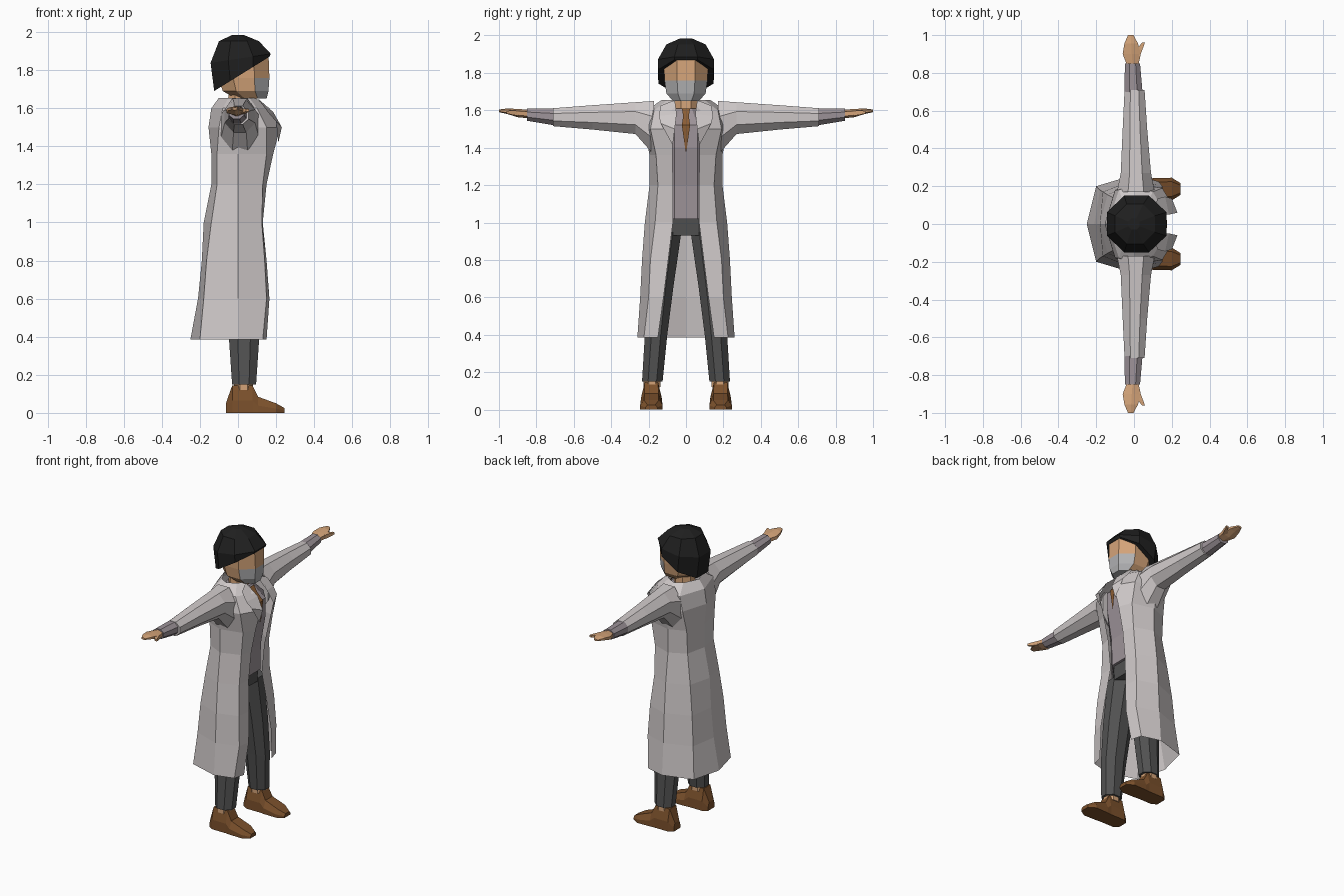
import bpy, bmesh, math
from mathutils import Vector

if "Cube" in bpy.data.objects:
    bpy.data.objects.remove(bpy.data.objects["Cube"])


def material(name, r, g, b):
    m = bpy.data.materials.new(name)
    m.diffuse_color = (r, g, b, 1)
    m.use_nodes = True
    m.node_tree.nodes["Principled BSDF"].inputs["Base Color"].default_value = m.diffuse_color
    return m


COAT = material("pale_grey_cloth", 0.62, 0.58, 0.58)
SHIRT = material("mauve_grey_cloth", 0.34, 0.295, 0.32)
PANTS = material("charcoal_cloth", 0.085, 0.085, 0.085)
SKIN = material("skin", 0.66, 0.37, 0.19)
HAIR = material("black_hair", 0.014, 0.014, 0.014)
BEARD = material("grey_beard", 0.44, 0.44, 0.45)
SHOE = material("brown_leather", 0.20, 0.082, 0.025)
TIE = material("brown_tie", 0.26, 0.11, 0.035)


def loft(name, rows, mats, closed=True, mirror=False, rule=None):
    """Skin rows of points; closed rows get end caps, mirror copies across y."""
    bm = bmesh.new()
    vs = [[bm.verts.new(p) for p in row] for row in rows]
    n = len(rows[0])
    for a, b in zip(vs, vs[1:]):
        for j in range(n if closed else n - 1):
            k = (j + 1) % n
            bm.faces.new((a[j], a[k], b[k], b[j]))
    if closed:
        bm.faces.new(vs[0])
        bm.faces.new(vs[-1])
        bmesh.ops.recalc_face_normals(bm, faces=bm.faces[:])
    if rule:
        for f in bm.faces:
            f.material_index = rule(f.calc_center_median())
    me = bpy.data.meshes.new(name)
    bm.to_mesh(me)
    bm.free()
    for m in mats:
        me.materials.append(m)
    ob = bpy.data.objects.new(name, me)
    bpy.context.collection.objects.link(ob)
    if mirror:
        mod = ob.modifiers.new("mirror", 'MIRROR')
        mod.use_axis = (False, True, False)
        mod.use_clip = True
    return ob


def angles(n):
    return [2 * math.pi * (i + 0.5) / n for i in range(n)]


def flat_ring(z, cx, cy, rx, ry, n=8, tilt=0):
    """Horizontal ring with flats at rx / ry; tilt raises z with x."""
    s = 1 / math.cos(math.pi / n)
    pts = []
    for a in angles(n):
        x = cx + rx * s * math.cos(a)
        pts.append((x, cy + ry * s * math.sin(a), z + tilt * x))
    return pts


def arm_ring(y, cx, cz, rx, rz, n=8):
    s = 1 / math.cos(math.pi / n)
    return [(cx + rx * s * math.cos(a), y, cz + rz * s * math.sin(a)) for a in angles(n)]


# Head with beard on the lower front faces
loft("head", [flat_ring(1.65, .07, 0, .08, .07), flat_ring(1.69, .04, 0, .12, .105),
              flat_ring(1.76, .03, 0, .135, .115), flat_ring(1.89, .03, 0, .13, .12)],
     [SKIN, BEARD], rule=lambda c: 1 if c.x > .07 and c.z < 1.76 else 0)
loft("neck", [flat_ring(1.55, .01, 0, .065, .065), flat_ring(1.69, .01, 0, .06, .06)], [SKIN])

# Hair cap, rim sloping from the brow to the nape
loft("hair", [flat_ring(1.768, .02, 0, .145, .148, tilt=.62),
              flat_ring(1.86, .014, 0, .158, .15, tilt=.15),
              flat_ring(1.952, .005, 0, .105, .105),
              flat_ring(1.985, 0, 0, .03, .03)], [HAIR])

# Long open coat: half rows from front edge round to the back seam
coat = [
    (.385, (.15, .15), (.13, .225), (0, .26), (-.2, .2), (-.25, 0)),
    (.60, (.165, .12), (.15, .2), (0, .245), (-.18, .18), (-.21, 0)),
    (.80, (.15, .095), (.14, .19), (0, .235), (-.165, .17), (-.19, 0)),
    (1.0, (.13, .07), (.125, .165), (0, .22), (-.14, .155), (-.18, 0)),
    (1.2, (.15, .07), (.13, .15), (0, .195), (-.11, .14), (-.14, 0)),
    (1.36, (.185, .072), (.15, .16), (0, .195), (-.11, .15), (-.14, 0)),
    (1.5, (.222, .07), (.15, .19), (0, .22), (-.1, .18), (-.155, 0)),
    (1.6, (.165, .06), (.1, .17), (0, .21), (-.08, .18), (-.14, 0)),
    (1.655, (.09, .065), (.06, .1), (0, .13), (-.05, .1), (-.1, 0)),
]
loft("coat", [[(x, y, r[0]) for x, y in r[1:]] for r in coat], [COAT], closed=False, mirror=True)

# Folded lapels
loft("lapel", [[(.10, .06, 1.655), (.125, .135, 1.625)],
               [(.185, .05, 1.58), (.165, .145, 1.57)],
               [(.23, .06, 1.50), (.2, .135, 1.53)],
               [(.212, .07, 1.42), (.212, .075, 1.42)]], [COAT], closed=False, mirror=True)

# Sleeve, shirt cuff and hand
loft("sleeve", [arm_ring(.17, .01, 1.505, .10, .145), arm_ring(.27, .01, 1.558, .08, .085),
                arm_ring(.5, .005, 1.562, .065, .065), arm_ring(.71, .003, 1.563, .053, .048)],
     [COAT], mirror=True)
loft("cuff", [arm_ring(.70, -.003, 1.564, .048, .045), arm_ring(.85, -.008, 1.577, .04, .033)],
     [SHIRT], mirror=True)
loft("hand", [arm_ring(.84, -.007, 1.58, .03, .02, 6), arm_ring(.90, -.012, 1.585, .048, .019, 6),
              arm_ring(.955, -.015, 1.595, .036, .013, 6), arm_ring(1.0, -.017, 1.597, .015, .006, 6)],
     [SKIN], mirror=True)
loft("thumb", [arm_ring(.89, .01, 1.583, .022, .014, 4), arm_ring(.93, .033, 1.587, .014, .011, 4),
               arm_ring(.96, .05, 1.59, .008, .007, 4)], [SKIN], mirror=True)

# Shirt front and tie
loft("shirt", [flat_ring(1.02, .01, 0, .115, .15), flat_ring(1.2, .01, 0, .12, .15),
               flat_ring(1.4, .03, 0, .135, .15), flat_ring(1.52, .03, 0, .135, .15),
               flat_ring(1.61, .01, 0, .08, .075)], [SHIRT])
loft("tie", [[(.105, -.022, 1.61), (.105, .022, 1.61)], [(.135, -.015, 1.57), (.135, .015, 1.57)],
             [(.175, -.022, 1.52), (.175, .022, 1.52)], [(.172, -.002, 1.38), (.172, .002, 1.38)]],
     [TIE], closed=False)

# Trousers
loft("trouser_hips", [flat_ring(.93, 0, 0, .10, .16), flat_ring(1.04, 0, 0, .11, .15)], [PANTS])
loft("trouser_leg", [flat_ring(.15, .032, .18, .063, .055), flat_ring(.4, .032, .16, .08, .06),
                     flat_ring(.65, .02, .138, .09, .07), flat_ring(.95, 0, .103, .10, .078)],
     [PANTS], mirror=True)
loft("ankle", [flat_ring(.12, .03, .182, .05, .045), flat_ring(.16, .03, .182, .05, .045)],
     [SKIN], mirror=True)


# Shoes lofted from heel to toe
def shoe_ring(x, w, h):
    return [(x, .185 + w * a, h * b) for a, b in
            ((-1, 0), (1, 0), (1, .45), (.65, 1), (-.65, 1), (-1, .45))]


loft("shoe", [shoe_ring(-.062, .035, .055), shoe_ring(-.03, .055, .145), shoe_ring(.075, .055, .145),
              shoe_ring(.105, .058, .085), shoe_ring(.2, .06, .05), shoe_ring(.245, .032, .025)],
     [SHOE], mirror=True)
